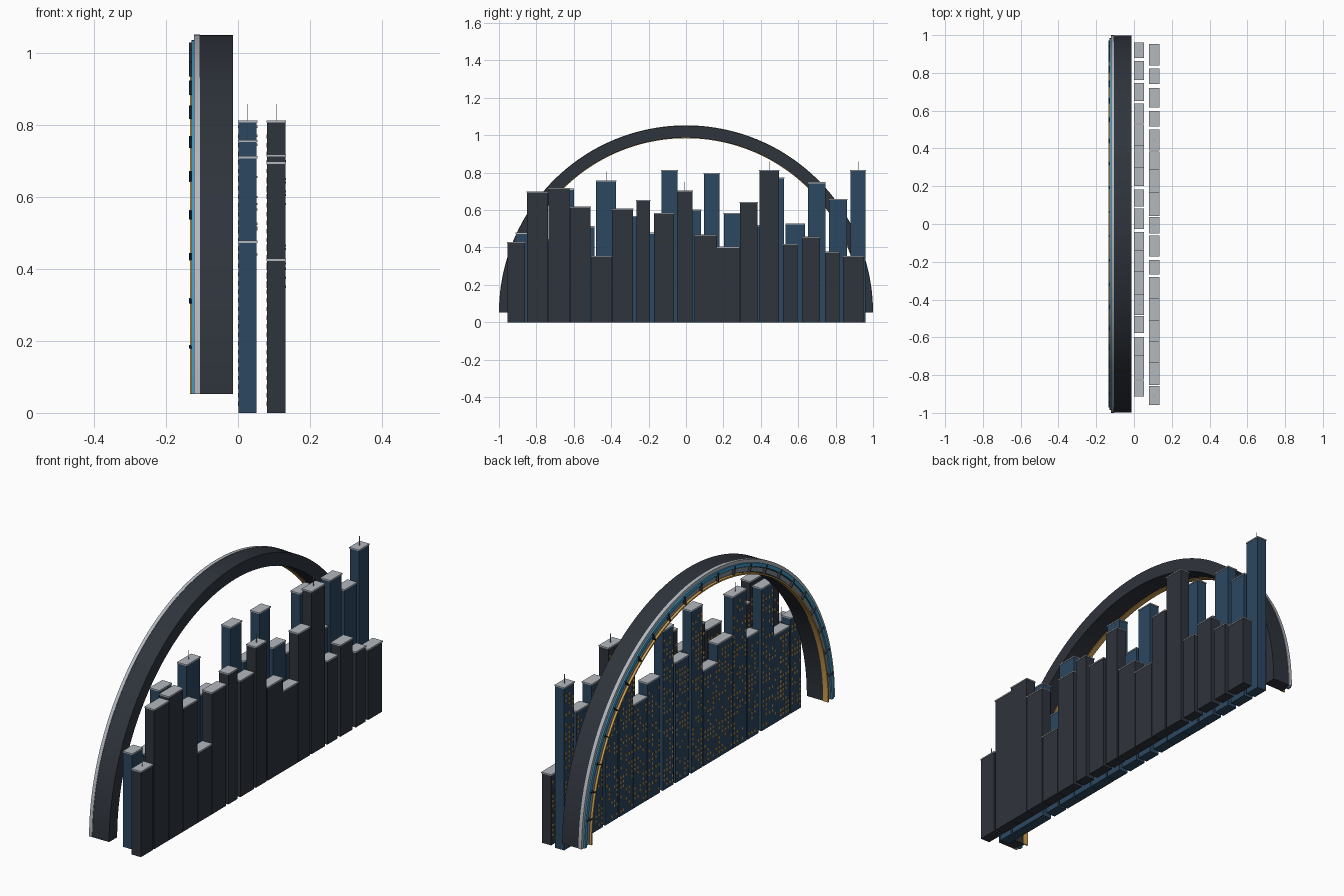
import bpy, bmesh, math, random

if "Cube" in bpy.data.objects:
    bpy.data.objects.remove(bpy.data.objects["Cube"])

random.seed(4)
ZC = 0.053  # height of the arch centre


def material(name, rgb):
    m = bpy.data.materials.new(name)
    m.diffuse_color = (*rgb, 1)
    m.use_nodes = True
    m.node_tree.nodes["Principled BSDF"].inputs["Base Color"].default_value = m.diffuse_color
    return m


DARK = material("charcoal", (0.028, 0.034, 0.045))
NAVY = material("navy", (0.025, 0.065, 0.12))
STEEL = material("steel", (0.45, 0.48, 0.52))
BLUE = material("bright_blue", (0.05, 0.32, 0.55))
GOLD = material("gold", (0.65, 0.36, 0.08))
GLASS = material("panel_grey", (0.22, 0.26, 0.30))


def finish(bm, name, mat, smooth=False):
    bmesh.ops.recalc_face_normals(bm, faces=bm.faces)
    me = bpy.data.meshes.new(name)
    bm.to_mesh(me)
    bm.free()
    me.materials.append(mat)
    ob = bpy.data.objects.new(name, me)
    bpy.context.collection.objects.link(ob)
    if smooth:
        bpy.ops.object.select_all(action='DESELECT')
        ob.select_set(True)
        bpy.context.view_layer.objects.active = ob
        bpy.ops.object.shade_smooth_by_angle(angle=math.radians(30))
    return ob


def add_box(bm, x0, x1, y0, y1, z0, z1):
    v = [bm.verts.new((x, y, z)) for x in (x0, x1) for y in (y0, y1) for z in (z0, z1)]
    for f in ((0, 1, 3, 2), (4, 6, 7, 5), (0, 4, 5, 1), (2, 3, 7, 6), (0, 2, 6, 4), (1, 5, 7, 3)):
        bm.faces.new([v[i] for i in f])


def add_arc(bm, r0, r1, x0, x1, a0=0, a1=180, n=96):
    # rectangular section swept round the arch centre
    rings = []
    for i in range(n + 1):
        a = math.radians(a0 + (a1 - a0) * i / n)
        rings.append([bm.verts.new((x, r * math.cos(a), ZC + r * math.sin(a)))
                      for x, r in ((x0, r0), (x1, r0), (x1, r1), (x0, r1))])
    for p, q in zip(rings, rings[1:]):
        for k in range(4):
            bm.faces.new((p[k], p[(k + 1) % 4], q[(k + 1) % 4], q[k]))
    bm.faces.new(rings[0])
    bm.faces.new(rings[-1])


def arc(name, mat, *dims):
    bm = bmesh.new()
    add_arc(bm, *dims)
    finish(bm, name, mat, True)


# arch body and the bands layered on its face
arc("arch_body", DARK, 0.934, 0.998, -0.108, -0.014)
arc("arch_outer_rim", STEEL, 0.982, 1.0, -0.123, -0.106)
arc("arch_backing", DARK, 0.936, 0.984, -0.118, -0.107)
arc("arch_blue_band", BLUE, 0.966, 0.984, -0.130, -0.112)
arc("arch_gold_trim", GOLD, 0.931, 0.938, -0.134, -0.107)

# grey panels separated by thin radial dividers
step = 180 / 23
bm, bt = bmesh.new(), bmesh.new()
for i in range(23):
    add_arc(bm, 0.941, 0.963, -0.125, -0.115, i * step + 0.4, (i + 1) * step - 0.4, 6)
    if i:
        add_arc(bt, 0.937, 0.980, -0.136, -0.115, i * step - 0.12, i * step + 0.12, 1)
finish(bm, "arch_panels", GLASS)
finish(bt, "arch_dividers", DARK)

# skyline rows: (y start, y end, height)
back_row = [(-.91, -.83, .475), (-.82, -.697, .44), (-.697, -.60, .71), (-.575, -.49, .51),
            (-.48, -.373, .755), (-.37, -.253, .565), (-.25, -.14, .475), (-.132, -.045, .81),
            (-.025, .08, .60), (.095, .18, .795), (.202, .30, .58), (.305, .413, .515),
            (.415, .525, .77), (.533, .635, .525), (.652, .745, .745), (.765, .862, .655),
            (.88, .96, .81)]
front_row = [(-.955, -.86, .425), (-.85, -.737, .695), (-.735, -.622, .715), (-.62, -.51, .615),
             (-.505, -.397, .35), (-.395, -.283, .605), (-.265, -.193, .65), (-.17, -.063, .58),
             (-.047, .035, .70), (.045, .165, .465), (.167, .285, .40), (.288, .382, .64),
             (.392, .497, .81), (.518, .597, .415), (.62, .717, .455), (.742, .82, .375),
             (.84, .95, .35)]


def skyline(label, row, x0, x1, mat, masts):
    towers, roofs, rods, lit = (bmesh.new() for _ in range(4))
    for i, (y0, y1, h) in enumerate(row):
        add_box(towers, x0, x1, y0, y1, 0, h)
        add_box(roofs, x0 - .002, x1 + .002, y0 - .002, y1 + .002, h - .002, h + .004)
        if i in masts:
            yc, xc = (y0 + y1) / 2, (x0 + x1) / 2
            add_box(rods, xc - .0012, xc + .0012, yc - .0012, yc + .0012, h, h + .05)
        # lit windows on the arch-facing side
        cols = max(3, int((y1 - y0) / .02))
        pitch = (y1 - y0) / cols
        for c in range(cols):
            for r in range(int((h - .03) / .024)):
                if random.random() < .5:
                    y, z = y0 + (c + .5) * pitch, .025 + r * .024
                    add_box(lit, x0 - .002, x0 + .001, y - .004, y + .004, z - .006, z + .006)
    finish(towers, label + "_towers", mat)
    finish(roofs, label + "_roofs", STEEL)
    finish(rods, label + "_masts", STEEL)
    finish(lit, label + "_windows", GOLD)


skyline("inner_row", back_row, 0.002, 0.052, NAVY, {4, 16})
skyline("outer_row", front_row, 0.081, 0.132, DARK, {0, 8, 12})
